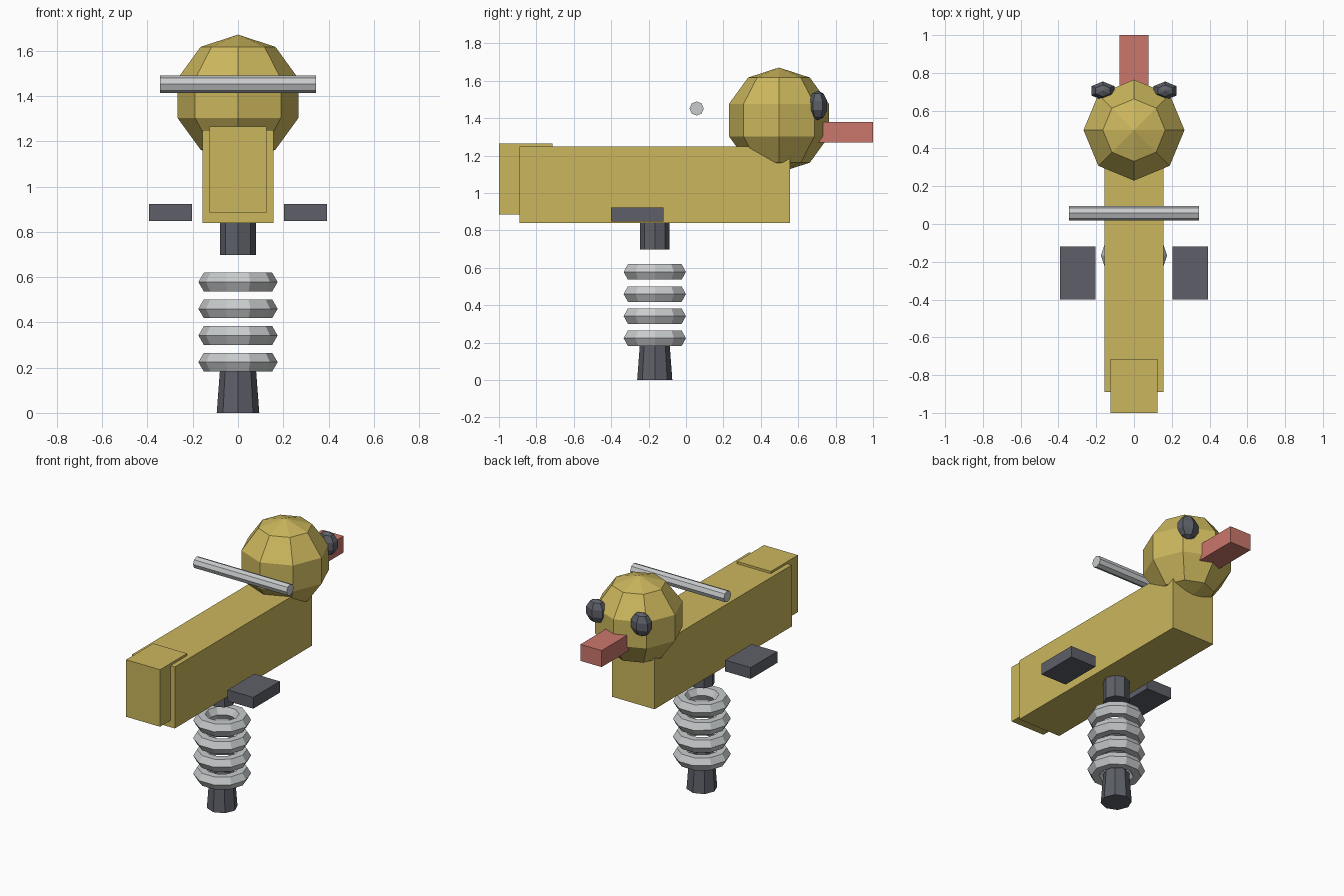
import bpy
import math

cube = bpy.data.objects.get("Cube")
if cube:
    bpy.data.objects.remove(cube, do_unlink=True)


def material(name, rgb):
    m = bpy.data.materials.new(name)
    m.use_nodes = True
    col = (*rgb, 1.0)
    m.diffuse_color = col
    m.node_tree.nodes["Principled BSDF"].inputs["Base Color"].default_value = col
    return m


yellow = material("yellow", (0.60, 0.475, 0.11))
red = material("coral_red", (0.60, 0.185, 0.15))
dark = material("dark_grey", (0.112, 0.117, 0.14))
steel = material("light_grey", (0.58, 0.60, 0.61))


def finish(name, mat):
    ob = bpy.context.object
    ob.name = ob.data.name = name
    ob.data.materials.clear()
    ob.data.materials.append(mat)
    return ob


def box(name, mat, x, y, z):
    """Box spanning the given (low, high) ranges."""
    spans = (x, y, z)
    bpy.ops.mesh.primitive_cube_add(size=1, location=[(a + b) / 2 for a, b in spans])
    ob = finish(name, mat)
    ob.scale = [b - a for a, b in spans]
    return ob


def ball(name, mat, loc, radii, segments):
    bpy.ops.mesh.primitive_uv_sphere_add(segments=segments, ring_count=5, radius=1, location=loc)
    ob = finish(name, mat)
    # Rings centred on the middle, giving a straight band round the ball
    rings = sorted({round(v.co.z, 4) for v in ob.data.vertices})
    for v in ob.data.vertices:
        v.co = [c * r for c, r in zip(v.co, radii)]
    return ob


def post(name, mat, y, z, r_low, r_high):
    bpy.ops.mesh.primitive_cone_add(vertices=8, radius1=r_low, radius2=r_high,
                                    depth=z[1] - z[0], location=(0, y, sum(z) / 2))
    return finish(name, mat)


# Body and tail
box("body", yellow, (-0.157, 0.157), (-0.89, 0.555), (0.84, 1.25))
box("tail", yellow, (-0.125, 0.125), (-1.0, -0.715), (0.885, 1.265))

# Head, beak and eyes
ball("head", yellow, (0, 0.497, 1.39), (0.281, 0.281, 0.281), 8)
box("beak", red, (-0.078, 0.078), (0.71, 1.0), (1.27, 1.38))
for side, s in (("left", 1), ("right", -1)):
    ball(side + "_eye", dark, (s * 0.165, 0.705, 1.468), (0.074, 0.052, 0.079), 6)
    x = sorted((s * 0.204, s * 0.393))
    box(side + "_footrest", dark, x, (-0.4, -0.12), (0.848, 0.923))

# Handlebar
bpy.ops.mesh.primitive_cylinder_add(vertices=8, radius=0.038, depth=0.69,
                                    location=(0, 0.057, 1.452),
                                    rotation=(0, math.pi / 2, 0))
finish("handlebar", steel)

# Spring and its posts
SPRING_Y = -0.167
post("ground_post", dark, SPRING_Y, (0, 0.2), 0.094, 0.079)
post("upper_post", dark, SPRING_Y, (0.698, 0.86), 0.079, 0.079)
for i in range(4):
    bpy.ops.mesh.primitive_torus_add(major_segments=10, minor_segments=6,
                                     major_radius=0.127, minor_radius=0.048,
                                     location=(0, SPRING_Y, 0.224 + i * 0.118))
    finish(f"spring_ring_{i + 1}", steel)
